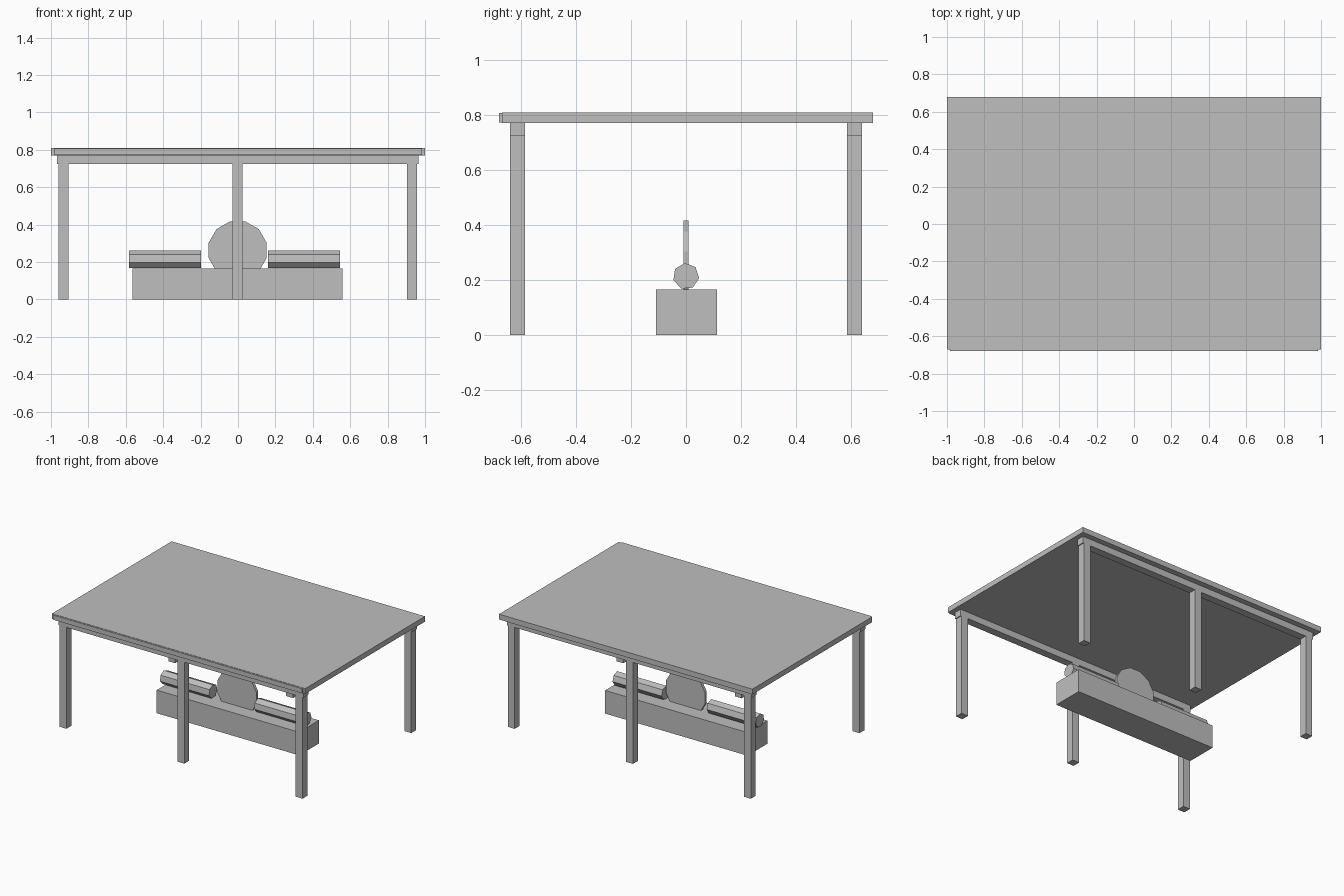
import bpy, math
from mathutils import Matrix

cube = bpy.data.objects.get("Cube")
if cube:
    bpy.data.objects.remove(cube, do_unlink=True)

grey = bpy.data.materials.new("plain grey")
grey.use_nodes = True
colour = (0.52, 0.52, 0.52, 1)
grey.diffuse_color = colour
grey.node_tree.nodes["Principled BSDF"].inputs["Base Color"].default_value = colour


def finish(name):
    obj = bpy.context.object
    obj.name = name
    obj.data.materials.append(grey)
    return obj


def box(name, x, y, z):
    """Box from (low, high) ranges on each axis."""
    bpy.ops.mesh.primitive_cube_add(size=1)
    obj = finish(name)
    ranges = (x, y, z)
    size = [hi - lo for lo, hi in ranges]
    centre = [(lo + hi) / 2 for lo, hi in ranges]
    obj.data.transform(Matrix.Translation(centre) @ Matrix.Diagonal((*size, 1)))
    return obj


def prism(name, sides, radius, length, centre, axis, spin):
    """Flat-sided cylinder along an axis, turned about itself by spin degrees."""
    bpy.ops.mesh.primitive_cylinder_add(vertices=sides, radius=radius, depth=length)
    obj = finish(name)
    tilt = Matrix.Rotation(math.radians(90), 4, axis)
    turn = Matrix.Rotation(math.radians(spin), 4, 'Z')
    obj.data.transform(Matrix.Translation(centre) @ tilt @ turn)
    return obj


# Table top with a thin strip along its front edge
box("table_top", (-1, 1), (-0.67, 0.68), (0.77, 0.808))
box("front_edge_strip", (-0.985, 0.983), (-0.68, -0.67), (0.773, 0.806))

# Rails and legs along the front and back
for side, y in (("front", (-0.64, -0.585)), ("back", (0.585, 0.64))):
    box(side + "_rail", (-0.967, 0.965), y, (0.723, 0.77))
    for place, x in (("right", -0.933), ("middle", -0.003), ("left", 0.931)):
        box(f"{side}_{place}_leg", (x - 0.027, x + 0.027), y, (0, 0.77))

# Low bench under the table
box("bench", (-0.565, 0.56), (-0.11, 0.113), (0, 0.165))

# Upright disc standing in the middle of the bench
prism("disc", 12, 0.16, 0.02, (-0.002, 0, 0.262), 'X', 15)

# Seven-sided rollers lying on either side of the disc
for place, x in (("right", -0.39), ("left", 0.353)):
    prism(place + "_roller", 7, 0.048, 0.387, (x, 0, 0.213), 'Y', 95)

# Turn the rollers so that a corner sits just in front of the top
for place in ("right", "left"):
    data = bpy.data.objects[place + "_roller"].data
    top = max(data.vertices, key=lambda v: v.co.z).co
    now = math.atan2(top.z - 0.213, top.y)
    pivot = Matrix.Translation((0, 0, 0.213))
    data.transform(pivot @ Matrix.Rotation(math.radians(95) - now, 4, 'X') @ pivot.inverted())
